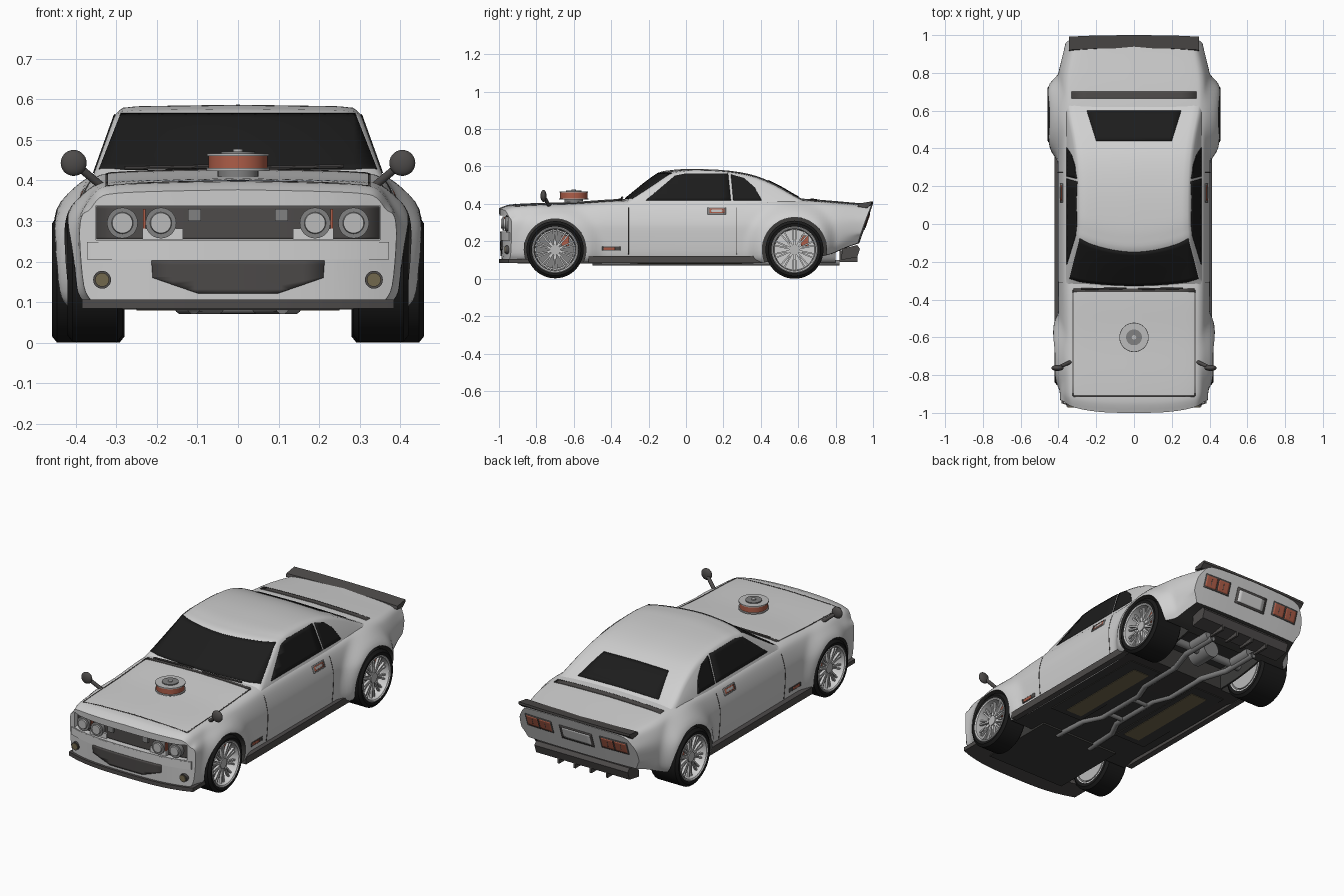
import bpy, bmesh
from math import sin, cos, pi, hypot, radians
from mathutils import Vector, Matrix

if "Cube" in bpy.data.objects:
    bpy.data.objects.remove(bpy.data.objects["Cube"])


def material(name, *rgb):
    m = bpy.data.materials.new(name)
    m.use_nodes = True
    m.diffuse_color = (*rgb, 1)
    m.node_tree.nodes["Principled BSDF"].inputs["Base Color"].default_value = (*rgb, 1)
    return m


PAINT = material("silver_paint", .63, .63, .63)
GLASS = material("black_glass", .012, .012, .012)
RUBBER = material("tyre_rubber", .01, .01, .01)
TRIM = material("dark_trim", .075, .07, .068)
UNDER = material("underbody_black", .045, .044, .042)
ORANGE = material("burnt_orange", .42, .11, .065)
METAL = material("bright_metal", .5, .5, .5)
STEEL = material("grey_steel", .22, .22, .22)
BRASS = material("dull_brass", .17, .14, .075)


def clamp(v):
    return max(0, min(1, v))


def spline(keys, t):
    """Smooth interpolation of (t, value) keys."""
    t = max(keys[0][0], min(keys[-1][0], t))
    i = next(k for k in range(len(keys) - 1) if t <= keys[k + 1][0])
    a, b = keys[i], keys[i + 1]
    p, q = keys[max(i - 1, 0)], keys[min(i + 2, len(keys) - 1)]
    h = b[0] - a[0]
    u = (t - a[0]) / h
    m0 = (b[1] - p[1]) / (b[0] - p[0]) * h
    m1 = (q[1] - a[1]) / (q[0] - a[0]) * h
    return ((2*u**3 - 3*u*u + 1) * a[1] + (u**3 - 2*u*u + u) * m0
            + (3*u*u - 2*u**3) * b[1] + (u**3 - u*u) * m1)


def finish(name, bm, mat, angle=35):
    bmesh.ops.recalc_face_normals(bm, faces=bm.faces)
    me = bpy.data.meshes.new(name)
    bm.to_mesh(me)
    bm.free()
    me.materials.append(mat)
    me.shade_smooth()
    me.set_sharp_from_angle(angle=radians(angle))
    ob = bpy.data.objects.new(name, me)
    bpy.context.collection.objects.link(ob)
    return ob


def loft(rows, wrap=False):
    """Skin closed rings of points; wrap joins the last ring to the first."""
    bm = bmesh.new()
    rings = [[bm.verts.new(p) for p in r] for r in rows]
    n = len(rings[0])
    for a, b in zip(rings, rings[1:] + ([rings[0]] if wrap else [])):
        for i in range(n):
            bm.faces.new((a[i], a[(i + 1) % n], b[(i + 1) % n], b[i]))
    if not wrap:
        bm.faces.new(rings[0])
        bm.faces.new(rings[-1])
    return bm


def slice_bm(bm, axis, lo, hi, n):
    for k in range(1, n):
        no, co = Vector(), Vector()
        no[axis] = 1
        co[axis] = lo + (hi - lo) * k / n
        bmesh.ops.bisect_plane(bm, geom=bm.verts[:] + bm.edges[:] + bm.faces[:],
                               plane_co=co, plane_no=no, dist=1e-5)


def bow(x, y=-1):
    return clamp((-y - .6) / .4) * .9 * abs(x) ** 3


def box(name, lo, hi, mat, bowed=False):
    bm = bmesh.new()
    size = [b - a for a, b in zip(lo, hi)]
    mid = [(a + b) / 2 for a, b in zip(lo, hi)]
    bmesh.ops.create_cube(bm, size=1, matrix=Matrix.Translation(mid) @ Matrix.Diagonal((*size, 1)))
    if bowed:
        slice_bm(bm, 0, lo[0], hi[0], 14)
        for v in bm.verts:
            v.co.y += bow(v.co.x)
    return finish(name, bm, mat)


def rod(name, a, b, r, mat, r2=None, sides=28):
    a, b = Vector(a), Vector(b)
    bm = bmesh.new()
    turn = (b - a).to_track_quat('Z', 'Y').to_matrix().to_4x4()
    bmesh.ops.create_cone(bm, cap_ends=True, segments=sides, radius1=r, radius2=r if r2 is None else r2,
                          depth=(b - a).length, matrix=Matrix.Translation((a + b) / 2) @ turn)
    return finish(name, bm, mat)


def lathe(name, profile, centre, mat, n=48):
    """Spin a closed (offset, radius) profile about the x axis."""
    rows = []
    for k in range(n):
        c, s = cos(2 * pi * k / n), sin(2 * pi * k / n)
        rows.append([Vector(centre) + Vector((o, r * c, r * s)) for o, r in profile])
    return finish(name, loft(rows, wrap=True), mat)


def drape(name, pts, axis, sign, target, mat, lift=.003, cuts=8):
    """Thin plate: a flat outline projected on to a target surface."""
    bm = bmesh.new()
    rest = [i for i in range(3) if i != axis]
    for p in pts:
        co = Vector()
        co[rest[0]], co[rest[1]] = p
        bm.verts.new(co)
    bm.faces.new(bm.verts[:])
    for j in range(2):
        slice_bm(bm, rest[j], min(p[j] for p in pts), max(p[j] for p in pts), cuts)
    ray, last = Vector(), 0
    ray[axis] = -sign
    for v in bm.verts:
        hit, loc, _, _ = target.ray_cast(v.co - ray * 3, ray)
        last = loc[axis] if hit else last
        v.co[axis] = last
    ob = finish(name, bm, mat)
    mod = ob.modifiers.new("thickness", 'SOLIDIFY')
    mod.thickness, mod.offset = lift * 2, 0
    return ob


def rect(a, b, c, d):
    return [(a, c), (b, c), (b, d), (a, d)]


# Main body: cross-sections along the length, with swollen wheel arches
WHEELS = ((-.70, .165, .028), (.58, .172, .045))
HUB = .155
width = [(-1, .39), (-.9, .395), (-.5, .40), (.3, .403), (.75, .408), (1, .365)]
top = [(-1, .368), (-.94, .388), (-.6, .402), (-.33, .418), (.3, .418), (.6, .42), (.93, .395), (1, .39)]
bottom = [(-1, .10), (-.5, .09), (.5, .09), (.8, .13), (.93, .17), (1, .19)]
rows = []
for k in range(101):
    y = -1 + k / 50
    w, zt, zb = spline(width, y), spline(top, y), spline(bottom, y)
    ctrl = [(w - .03, zb), (w - .01, zb + .04), (w, .25), (w - .004, .31), (w - .025, zt - .04),
            (w - .05, zt - .01), (w - .09, zt), (w * .5, zt + .005), (0, zt + .009)]
    xs, zs = [[(i, c[j]) for i, c in enumerate(ctrl)] for j in (0, 1)]
    half = [(0, zb)] + [(spline(xs, i / 4), spline(zs, i / 4)) for i in range(33)]
    rows.append([Vector((x, y, z)) for x, z in half] + [Vector((-x, y, z)) for x, z in half[-2:0:-1]])
bm = loft(rows)
slice_bm(bm, 0, -.36, .36, 12)
for v in bm.verts:
    p = v.co
    for wy, r, swell in WHEELS:
        f = clamp(1 - (hypot(p.y - wy, p.z - HUB) - r) / .1)
        p.x += (1 if p.x > 0 else -1) * swell * f * f * (3 - 2 * f) * clamp((abs(p.x) - .3) / .08)
    tail, nose = clamp((p.y - .7) / .3), clamp((-p.y - .8) / .2)
    p.y += (bow(p.x, p.y) + nose * .014 * clamp((.37 - p.z) / .05)
            - tail * ((.4 - p.z) * .35 + .2 * abs(p.x) ** 3))
body = finish("body_shell", bm, PAINT)
body.data.materials.append(UNDER)

# Cut wheel wells, nose recess and rear axle bay
cutters = [rod("well_cutter", (s * .25, y, HUB), (s * .7, y, HUB), r, UNDER, sides=56)
           for s in (-1, 1) for y, r, _ in WHEELS]
cutters.append(box("nose_cutter", (-.35, -1.2, .253), (.35, -.962, .338), UNDER, True))
cutters.append(box("axle_cutter", (-.24, .43, 0), (.24, .74, .21), UNDER))
bpy.context.view_layer.objects.active = body
for c in cutters:
    mod = body.modifiers.new("cut", 'BOOLEAN')
    mod.object, mod.solver = c, 'EXACT'
    bpy.ops.object.modifier_apply(modifier=mod.name)
    bpy.data.objects.remove(c)
for f in body.data.polygons:
    c = f.center
    well = any(hypot(c.y - y, c.z - HUB) < r + .001 for y, r, _ in WHEELS) and abs(c.x) > .24
    belly = abs(c.x) < .36 and c.z < .23 and abs(c.y) < .8
    f.material_index = int(well or belly or f.normal.z < -.8 and c.z < .2)
body.data.set_sharp_from_angle(angle=radians(35))


# Cabin: roof line with slanted flat sides
def side(z):
    return .354 - (z - .42) * .36


roof = [(-.35, .405), (-.15, .56), (-.08, .577), (.02, .583), (.2, .577), (.35, .553), (.47, .507),
        (.6, .434), (.66, .405)]
curl = [(-.35, .15), (-.12, 1), (.15, 0), (.7, 0)]
rows = []
for k in range(61):
    y = -.35 + k * 1.01 / 60
    zr = spline(roof, y)
    low = max(.4, zr - .02)
    half = [(side(.4), .4), (side(low), low), (side(zr) - .003, max(.4, zr - .01)), (side(zr) - .012, zr - .004),
            (side(zr) - .04, zr - .001)] + [(.24 - .048 * i, zr + .0007 * i) for i in range(6)]
    full = half + [(-x, z) for x, z in half[-2::-1]]
    rows.append([Vector((x, y + spline(curl, y) * .7 * x * x, z)) for x, z in full])
cabin = finish("cabin_roof", loft(rows), PAINT)
bpy.context.view_layer.update()

# Windows
drape("windshield", [(-.342, .427), (.342, .427), (.288, .564), (-.288, .564)], 1, -1, cabin, GLASS, cuts=12)
drape("rear_window", [(-.2, .44), (.2, .44), (.25, .6), (-.25, .6)], 2, 1, cabin, GLASS)
for s in (-1, 1):
    drape("door_window", [(-.215, .418), (.24, .418), (.225, .56), (0, .562), (-.06, .55)], 0, s, cabin, GLASS)
    drape("quarter_window", [(.253, .418), (.405, .418), (.365, .49), (.31, .538), (.24, .557)], 0, s, cabin, GLASS)

    # Shut lines, handles and side markers
    for y in (-.31, .27):
        drape("door_gap", rect(y, y + .004, .13, .41), 0, s, body, TRIM, .0015)
    drape("hood_gap", rect(s * .32, s * .326, -.91, -.35), 2, 1, body, TRIM, .0015)
    drape("door_handle", rect(.115, .215, .343, .38), 0, s, body, STEEL)
    drape("handle_surround", rect(.125, .205, .35, .374), 0, s, body, ORANGE, .0045)
    drape("handle_grip", rect(.135, .195, .355, .369), 0, s, body, METAL, .0048)
    drape("side_marker", rect(-.45, -.35, .15, .172), 0, s, body, TRIM)
    drape("marker_lens", rect(-.44, -.38, .154, .168), 0, s, body, ORANGE, .0045)
    box("side_skirt", (s * .40 - .02, -.52, .083), (s * .40 + .014, .41, .122), TRIM)

    # Headlamps, fog lamps and grille corner blocks
    for x in (.285, .19):
        y = -.962 + bow(x)
        rod("headlamp_ring", (s * x, y, .295), (s * x, y - .026, .295), .038, STEEL)
        rod("headlamp_lens", (s * x, y, .295), (s * x, y - .034, .295), .032, METAL, .025)
    box("lamp_panel", (s * .185 - .05, -.975, .254), (s * .185 + .05, -.955, .282), PAINT)
    box("lamp_indicator", (s * .231 - .003, -.972, .282), (s * .231 + .003, -.955, .33), ORANGE)
    box("grille_block", (s * .107 - .016, -.98, .3), (s * .107 + .016, -.955, .33), STEEL)
    y = -.986 + bow(.335)
    rod("fog_lamp_ring", (s * .335, y + .04, .155), (s * .335, y - .014, .155), .022, TRIM)
    rod("fog_lamp_lens", (s * .335, y, .155), (s * .335, y - .018, .155), .017, BRASS)

    # Fender mirrors
    rod("mirror_stalk", (s * .335, -.73, .385), (s * .395, -.757, .435), .01, TRIM, sides=12)
    bm = bmesh.new()
    bmesh.ops.create_uvsphere(bm, u_segments=24, v_segments=14, radius=.032,
                              matrix=Matrix.Translation((s * .405, -.762, .443)) @ Matrix.Diagonal((1, .5, 1, 1)))
    finish("fender_mirror", bm, TRIM)

    # Tail lamps
    drape("tail_lamp_frame", rect(s * .15, s * .315, .278, .35), 1, 1, body, TRIM)
    for x in (.158, .238):
        drape("tail_lamp", rect(s * x, s * (x + .07), .285, .343), 1, 1, body, ORANGE, .0045)
        drape("lamp_bar", rect(s * (x + .033), s * (x + .037), .298, .33), 1, 1, body, TRIM, .0048)

# Nose: grille, bumper, intake and splitter
drape("front_grille", rect(-.348, .348, .255, .336), 1, -1, body, TRIM, cuts=14)
box("front_bumper", (-.372, -.994, .205), (.372, -.95, .248), PAINT, True)
drape("lower_intake", [(-.213, .203), (-.21, .16), (-.1, .122), (.1, .122), (.21, .16), (.213, .203)],
      1, -1, body, TRIM, .0045)
box("front_splitter", (-.385, -1, .084), (.385, -.86, .106), TRIM, True)
box("front_undertray", (-.25, -.9, .08), (.25, -.45, .1), UNDER)

# Hood: cowl vent, wipers and exposed air cleaner
drape("hood_front_gap", rect(-.32, .32, -.915, -.909), 2, 1, body, TRIM, .0015)
drape("cowl_vent", rect(-.32, .32, -.36, -.342), 2, 1, body, TRIM)
for x in (-.28, .02):
    rod("wiper", (x, -.345, .43), (x + .24, -.34, .435), .005, TRIM, sides=8)
rod("carburettor", (0, -.6, .39), (0, -.6, .428), .05, STEEL)
for name, r, z0, z1, mat in (("filter_base", .078, .423, .43, METAL), ("filter_element", .073, .43, .46, ORANGE),
                             ("filter_lid", .077, .46, .466, METAL), ("lid_step", .042, .466, .471, STEEL),
                             ("lid_nut", .012, .471, .477, METAL)):
    rod(name, (0, -.6, z0), (0, -.6, z1), r, mat, sides=36)

# Tail: deck slot, ducktail, number plate and diffuser
drape("deck_slot", rect(-.33, .33, .665, .7), 2, 1, body, TRIM)
ducktail = [(.925, .385), (.93, .402), (1, .413), (1, .4), (.975, .378)]
finish("ducktail_spoiler", loft([[Vector((x, y - abs(x) ** 3 * .2, z)) for y, z in ducktail]
                                 for x in (-.345, -.2, 0, .2, .345)]), TRIM)
drape("plate_frame", rect(-.1, .1, .262, .345), 1, 1, body, TRIM)
drape("number_plate", rect(-.085, .085, .273, .334), 1, 1, body, PAINT, .0045)
valance = [(.83, .10), (.835, .16), (.915, .18), (.93, .16), (.915, .115)]
finish("rear_diffuser", loft([[Vector((x, *p)) for p in valance] for x in (-.29, .29)]), TRIM)
for k in range(4):
    x = -.15 + k * .1
    box("diffuser_fin", (x - .006, .82, .09), (x + .006, .917, .15), TRIM)

# Underside: floor pans, exhaust and rear axle
for s in (-1, 1):
    box("floor_pan", (s * .22 - .1, -.3, .082), (s * .22 + .1, .36, .095), UNDER)
    box("floor_panel", (s * .2 - .05, -.26, .079), (s * .2 + .05, .3, .09), BRASS)
    cu = bpy.data.curves.new("exhaust_pipe", 'CURVE')
    cu.dimensions, cu.bevel_depth, cu.bevel_resolution = '3D', .016, 3
    path = [(.11, -.5), (.1, -.3), (.05, -.2), (.05, .1), (.09, .2), (.09, .45), (.14, .6), (.14, .82)]
    sp = cu.splines.new('POLY')
    sp.points.add(len(path) - 1)
    for pt, (x, y) in zip(sp.points, path):
        pt.co = (s * x, y, .086, 1)
    cu.materials.append(STEEL)
    bpy.context.collection.objects.link(bpy.data.objects.new("exhaust_pipe", cu))
    rod("muffler", (s * .14, .66, .11), (s * .14, .8, .11), .03, STEEL)
for y in (-.15, .05):
    rod("exhaust_link", (-.05, y, .086), (.05, y, .086), .015, STEEL, sides=14)
rod("rear_axle", (-.3, .58, HUB), (.3, .58, HUB), .022, STEEL)
rod("differential", (0, .51, HUB), (0, .64, HUB), .05, STEEL)


# Wheels
def wheel(prefix, s, y, inner, outer, R, disc, disc_mat):
    c = (0, y, HUB)
    tyre = [(inner, .12), (inner, R - .015), (inner + .012, R), (outer - .012, R), (outer, R - .015),
            (outer - .004, .122)]
    rim = [(inner, .113), (inner, .122), (outer - .002, .124), (outer, .12), (outer - .004, .113), (outer - .05, .108)]
    lathe(prefix + "_tyre", [(s * o, r) for o, r in tyre], c, RUBBER)
    lathe(prefix + "_rim", [(s * o, r) for o, r in rim], c, PAINT)
    face = outer - .03
    bm = bmesh.new()
    for k in range(20):
        turn = Matrix.Rotation(2 * pi * (k // 2) / 10 + (.1 if k % 2 else -.1), 4, 'X')
        place = Matrix.Translation((s * face, y, HUB)) @ turn
        bmesh.ops.create_cube(bm, size=1, matrix=place @ Matrix.Translation((0, 0, .064))
                              @ Matrix.Diagonal((.014, .008, .095, 1)))
    finish(prefix + "_spokes", bm, PAINT)
    rod(prefix + "_hub", (s * (face - .03), y, HUB), (s * (face + .012), y, HUB), .028, METAL)
    rod(prefix + "_brake_disc", (s * (face - .04), y, HUB), (s * (face - .03), y, HUB), disc, disc_mat)
    rod(prefix + "_backing", (s * inner, y, HUB), (s * (face - .045), y, HUB), .107, METAL)
    box(prefix + "_caliper", (s * (face - .02) - .012, y + .035, HUB + .02),
        (s * (face - .02) + .012, y + .075, HUB + .075), ORANGE)


for s in (-1, 1):
    wheel("front_wheel", s, WHEELS[0][0], .285, .42, .153, .1, STEEL)
    wheel("rear_wheel", s, WHEELS[1][0], .28, .458, .155, .108, PAINT)
